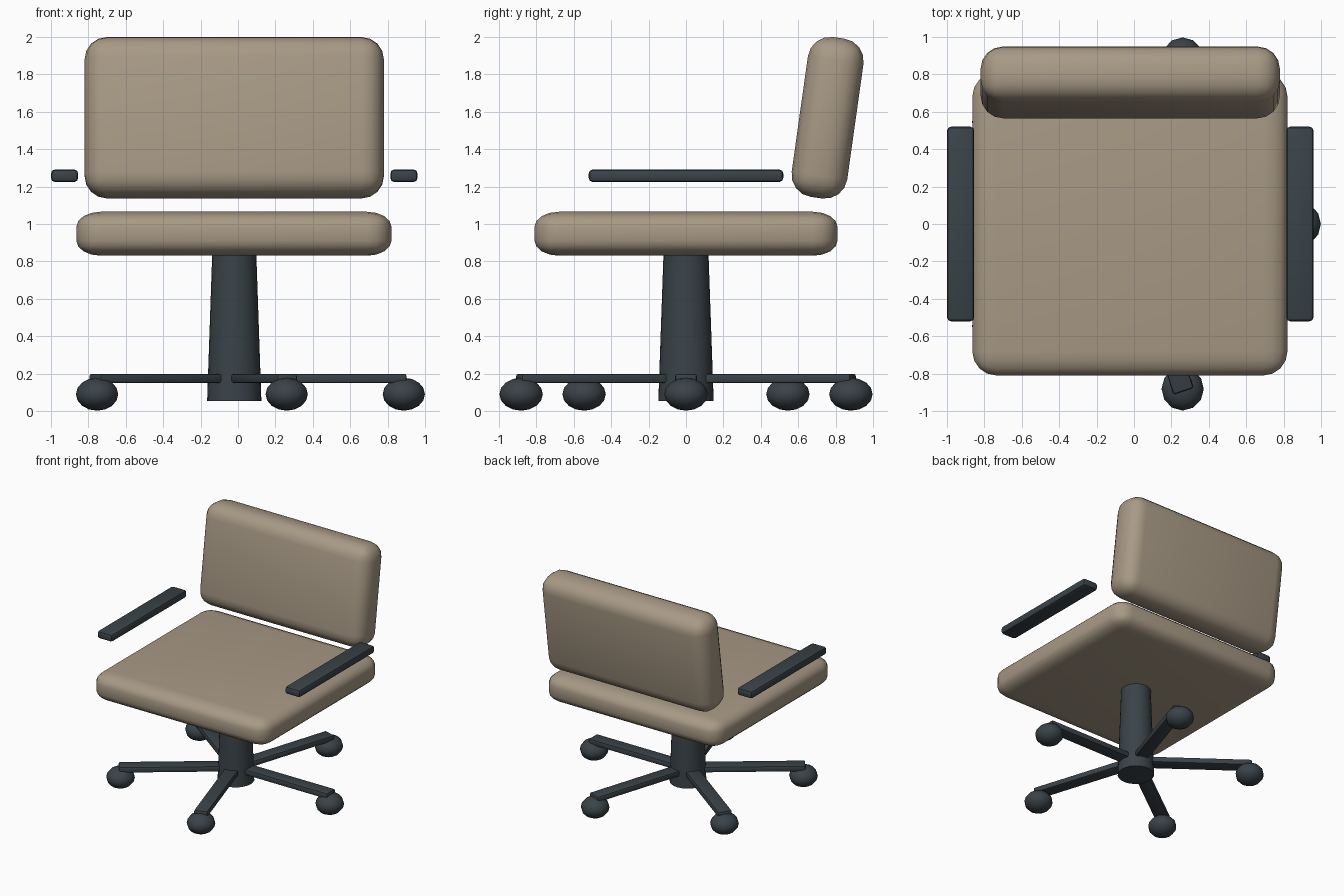
import bpy, math
from mathutils import Vector, Matrix

if "Cube" in bpy.data.objects:
    bpy.data.objects.remove(bpy.data.objects["Cube"])

CX = -0.02          # centre line of the chair
RX, RY = 0.98, 1.0  # slight squash of the five-star base in x


def material(name, rgb):
    m = bpy.data.materials.new(name)
    m.diffuse_color = (*rgb, 1)
    m.use_nodes = True
    m.node_tree.nodes["Principled BSDF"].inputs["Base Color"].default_value = m.diffuse_color
    return m


fabric = material("beige_fabric", (0.39, 0.32, 0.235))
dark = material("dark_plastic", (0.042, 0.056, 0.066))


def finish(name, mat, angle=35):
    ob = bpy.context.object
    ob.name = name
    ob.data.materials.append(mat)
    bpy.ops.object.shade_smooth_by_angle(angle=math.radians(angle))
    return ob


def rounded_box(name, size, mat, r, segs, squash=1.0, angle=40):
    """Bevelled box at the origin; squash flattens the rounding in z."""
    bpy.ops.mesh.primitive_cube_add(size=1)
    ob = bpy.context.object
    ob.data.transform(Matrix.Diagonal((size[0], size[1], size[2] / squash, 1)))
    mod = ob.modifiers.new("round", 'BEVEL')
    mod.width, mod.segments, mod.limit_method = r, segs, 'NONE'
    bpy.ops.object.modifier_apply(modifier="round")
    ob.data.transform(Matrix.Diagonal((1, 1, squash, 1)))
    return finish(name, mat, angle)


# Cushions
seat = rounded_box("seat", (1.685, 1.62, 0.235), fabric, 0.13, 4, 0.62)
seat.location = (CX - 0.002, 0, 0.948)
back = rounded_box("backrest", (1.60, 0.30, 0.863), fabric, 0.12, 4)
back.location = (CX, 0.757, 1.568)
back.rotation_euler.x = -math.radians(8)

# Armrests
for side, label in ((-1, "left"), (1, "right")):
    arm = rounded_box(label + "_armrest", (0.145, 1.04, 0.066), dark, 0.02, 2)
    arm.location = (CX + side * 0.907, 0, 1.258)

# Tapered column
bpy.ops.mesh.primitive_cone_add(vertices=24, radius1=0.148, radius2=0.12,
                                depth=0.795, location=(CX, 0, 0.4525))
finish("column", dark).scale.x = RX

# Five-star base with castors
for i in range(5):
    a = math.radians(72 * i)
    leg = rounded_box(f"base_leg_{i + 1}", (0.86, 0.115, 0.05), dark, 0.012, 2)
    leg.data.transform(Matrix.Diagonal((RX, RY, 1, 1))
                       @ Matrix.Rotation(a, 4, 'Z')
                       @ Matrix.Translation((0.51, 0, 0)))
    leg.location = (CX, 0, 0.174)

    bpy.ops.mesh.primitive_uv_sphere_add(segments=12, ring_count=8, radius=1)
    castor = finish(f"castor_{i + 1}", dark, 60)
    castor.scale = (0.113, 0.116, 0.088)
    castor.location = (CX + 0.925 * RX * math.cos(a),
                       0.927 * RY * math.sin(a), 0.09)
